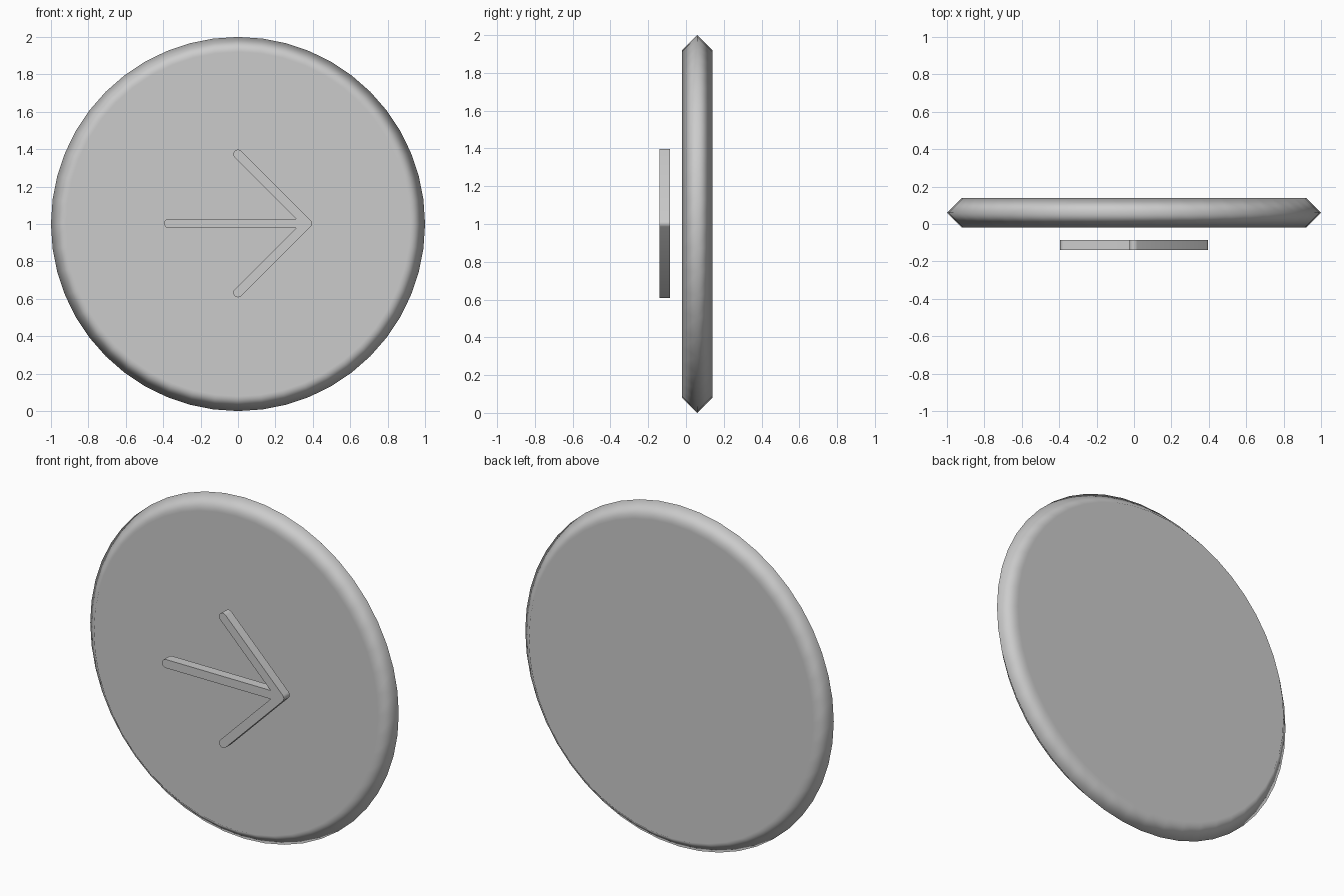
import bpy, bmesh, math

if "Cube" in bpy.data.objects:
    bpy.data.objects.remove(bpy.data.objects["Cube"])


def new_object(name, bm):
    bmesh.ops.recalc_face_normals(bm, faces=bm.faces)
    mesh = bpy.data.meshes.new(name)
    bm.to_mesh(mesh)
    bm.free()
    obj = bpy.data.objects.new(name, mesh)
    bpy.context.collection.objects.link(obj)
    return obj


def arc(cx, cz, r, start, end, steps=6):
    return [(cx + r * math.cos(math.radians(start + (end - start) * i / steps)),
             cz + r * math.sin(math.radians(start + (end - start) * i / steps)))
            for i in range(steps + 1)]


# Round button disc: two flat caps meeting in a ridged rim
SIDES = 48
bm = bmesh.new()
rings = []
for radius, y in ((0.92, -0.02), (1.0, 0.06), (0.92, 0.14)):
    rings.append([bm.verts.new((radius * math.cos(math.tau * i / SIDES), y,
                                1 + radius * math.sin(math.tau * i / SIDES)))
                  for i in range(SIDES)])
for a, b in zip(rings, rings[1:]):
    for i in range(SIDES):
        j = (i + 1) % SIDES
        bm.faces.new((a[i], a[j], b[j], b[i]))
bm.faces.new(rings[0])
bm.faces.new(rings[2])
for f in bm.faces:
    f.smooth = True
disc = new_object("button_disc", bm)
# Keep the caps flat while the rim blends smoothly
disc.modifiers.new("flat_caps", 'WEIGHTED_NORMAL').weight = 100

# Arrow symbol: upper half outline with rounded ends, mirrored about its axis
R, L = 0.025, 0.37
inner_x = L - R * math.sqrt(2) - R
upper = (arc(L, 0, R, 0, 45, 3) + arc(0, L, R, 45, 225, 8)
         + [(inner_x, R)] + arc(-L, 0, R, 90, 180, 4))
lower = [(x, -z) for x, z in reversed(upper[1:-1])]
bm = bmesh.new()
face = bm.faces.new([bm.verts.new((x, -0.14, 1.003 + z)) for x, z in upper + lower])
ext = bmesh.ops.extrude_face_region(bm, geom=[face], use_keep_orig=True)
bmesh.ops.translate(bm, vec=(0, 0.055, 0),
                    verts=[g for g in ext["geom"] if isinstance(g, bmesh.types.BMVert)])
arrow = new_object("arrow_symbol", bm)
bpy.context.view_layer.objects.active = arrow
arrow.select_set(True)
bpy.ops.object.shade_smooth_by_angle(angle=math.radians(30))
